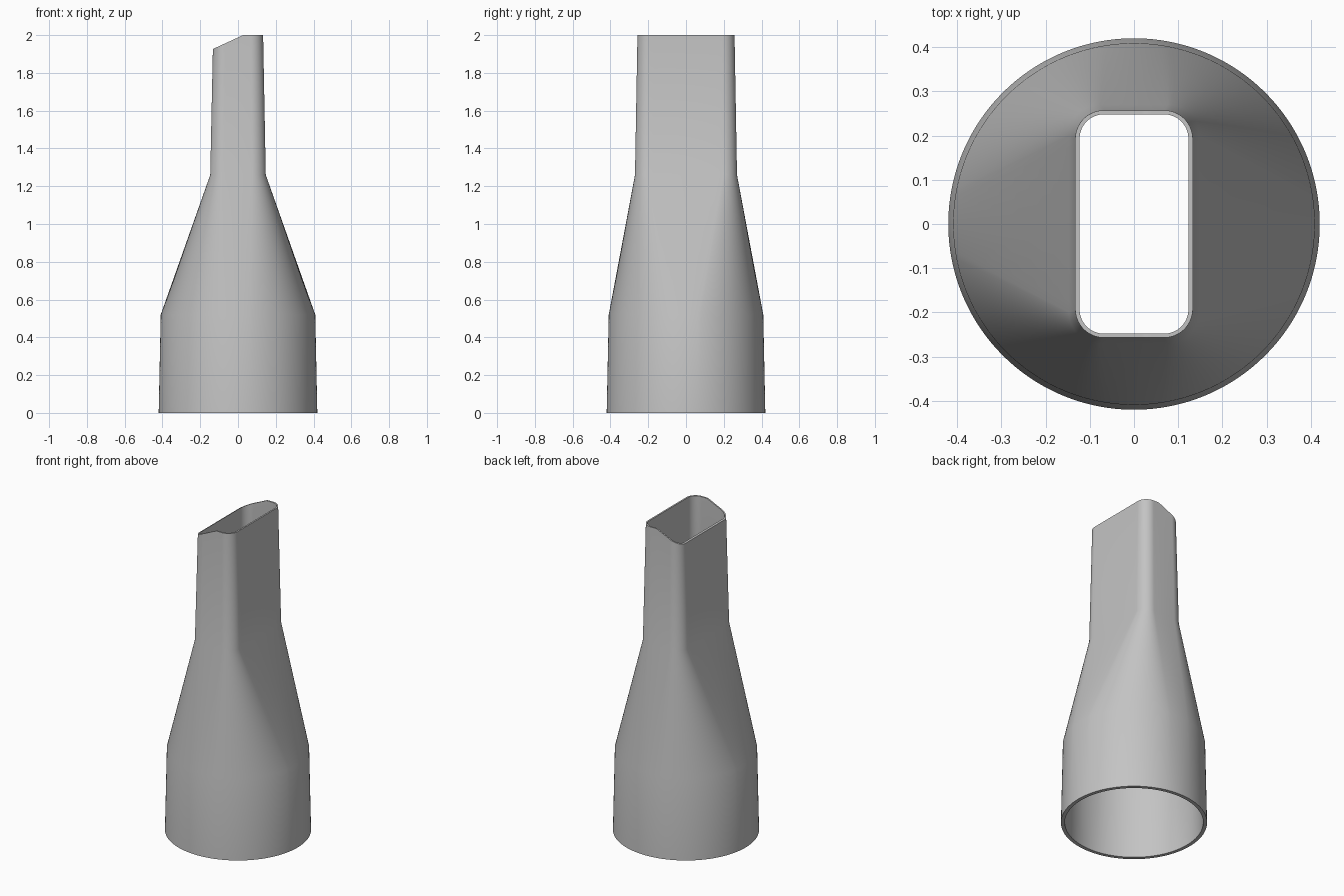
import bpy
import bmesh
from math import cos, sin, pi, radians

cube = bpy.data.objects.get("Cube")
if cube:
    bpy.data.objects.remove(cube, do_unlink=True)

STEPS = 72            # points per quarter turn
FLAT = radians(10)    # part of each quarter that runs into a straight side


def circle(r):
    return lambda t: (r * cos(t), r * sin(t))


def slot(hx, hy, r):
    """Rounded rectangle, first quarter, matched to the circle's angle."""
    cx, cy = hx - r, hy - r

    def point(t):
        if t < FLAT:
            return hx, cy * t / FLAT
        if t > pi / 2 - FLAT:
            return cx * (pi / 2 - t) / FLAT, hy
        a = (t - FLAT) / (pi / 2 - 2 * FLAT) * pi / 2
        return cx + r * cos(a), cy + r * sin(a)
    return point


def ring(bm, section, z, slanted=False):
    """Full ring made by mirroring one quarter of a section."""
    step = pi / 2 / STEPS
    quarter = [section(i * step) for i in range(STEPS + 1)]
    half = quarter + [(-x, y) for x, y in quarter[-2::-1]]
    full = half + [(x, -y) for x, y in half[-2:0:-1]]
    verts = []
    for x, y in full:
        top = z - 0.46 * max(0, 0.027 - x) if slanted else z
        verts.append(bm.verts.new((x, y, top)))
    return verts


# Nozzle shell: up the outside, over the slanted lip, down the inside
bm = bmesh.new()
rings = [
    ring(bm, circle(0.42), 0),
    ring(bm, circle(0.409), 0.52),
    ring(bm, slot(0.147, 0.27, 0.07), 1.26),
    ring(bm, slot(0.133, 0.257, 0.065), 2, True),
    ring(bm, slot(0.123, 0.248, 0.055), 2, True),
    ring(bm, slot(0.135, 0.258, 0.058), 1.26),
    ring(bm, circle(0.388), 0.52),
    ring(bm, circle(0.398), 0),
]
for low, high in zip(rings, rings[1:] + rings[:1]):
    for i in range(len(low)):
        j = (i + 1) % len(low)
        bm.faces.new((low[i], low[j], high[j], high[i]))
bmesh.ops.recalc_face_normals(bm, faces=bm.faces)

mesh = bpy.data.meshes.new("nozzle_adapter")
bm.to_mesh(mesh)
bm.free()
nozzle = bpy.data.objects.new("nozzle_adapter", mesh)
bpy.context.collection.objects.link(nozzle)

# Grey plastic
grey = bpy.data.materials.new("grey_plastic")
grey.use_nodes = True
colour = (0.55, 0.55, 0.55, 1)
grey.diffuse_color = colour
grey.node_tree.nodes["Principled BSDF"].inputs["Base Color"].default_value = colour
mesh.materials.append(grey)

bpy.ops.object.select_all(action='DESELECT')
nozzle.select_set(True)
bpy.context.view_layer.objects.active = nozzle
bpy.ops.object.shade_smooth_by_angle(angle=radians(30))
